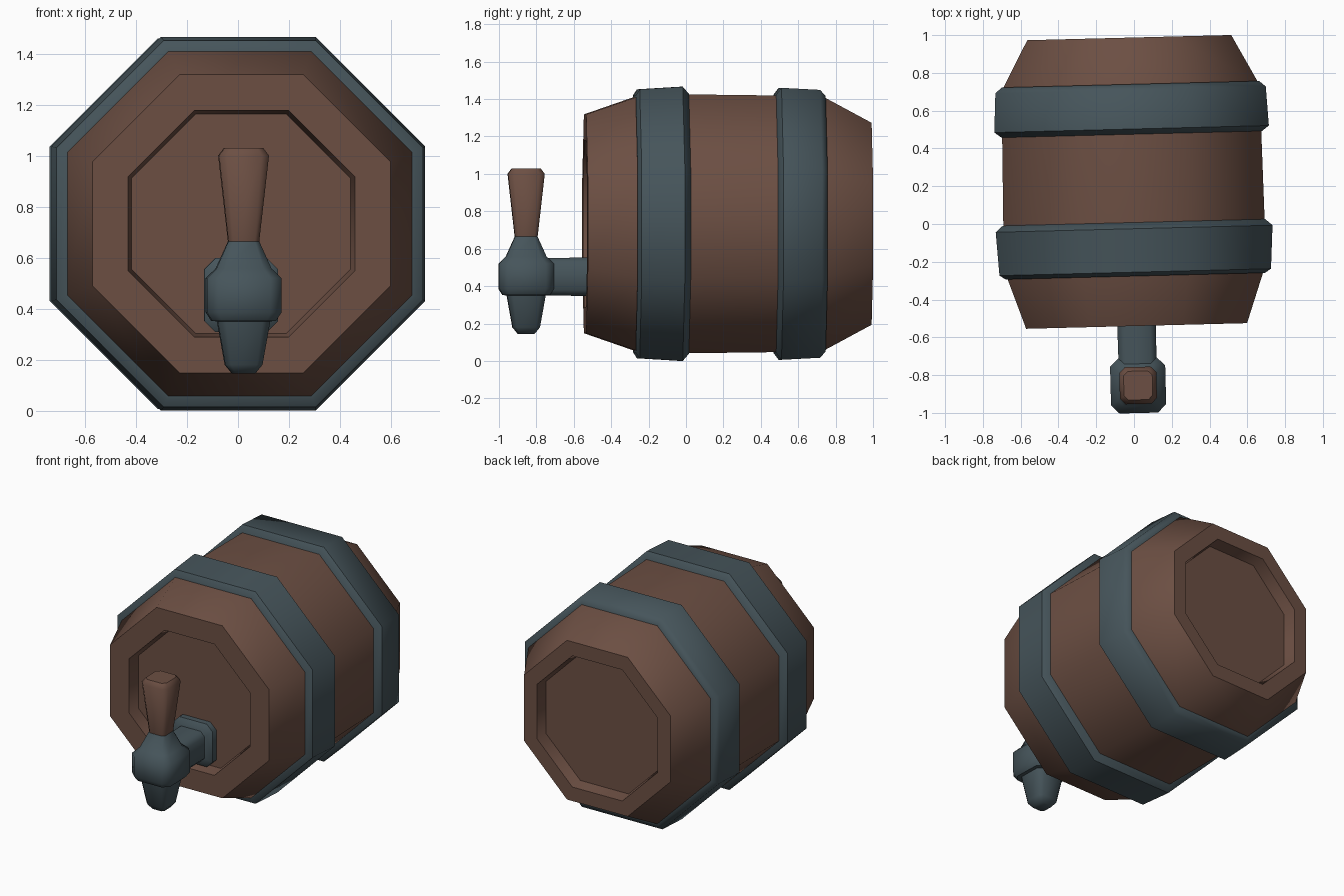
import bpy, bmesh, math
from mathutils import Vector, Matrix

if "Cube" in bpy.data.objects:
    bpy.data.objects.remove(bpy.data.objects["Cube"])

OCT = 1 - math.tan(math.pi / 8)      # corner cut that makes a regular octagon
CZ = 0.733                           # barrel axis height
YAW = Matrix.Rotation(0.0255, 4, 'Z')  # whole keg sits slightly turned


def material(name, rgb):
    m = bpy.data.materials.new(name)
    m.diffuse_color = (*rgb, 1)
    m.use_nodes = True
    m.node_tree.nodes["Principled BSDF"].inputs["Base Color"].default_value = m.diffuse_color
    return m


wood = material("brown wood", (0.150, 0.078, 0.056))
iron = material("dark iron", (0.061, 0.090, 0.104))


def loft(name, sections, centre, axis, mat, cut=OCT, closed=False):
    """Join corner-cut squares (position, half width) along the y or z axis."""
    bm = bmesh.new()
    rings = []
    for p, h in sections:
        k = h * (1 - cut)
        outline = [(h, k), (k, h), (-k, h), (-h, k),
                   (-h, -k), (-k, -h), (k, -h), (h, -k)]
        ring = []
        for a, b in outline:
            local = Vector((a, p, b)) if axis == 'y' else Vector((a, b, p))
            ring.append(bm.verts.new(local + Vector(centre)))
        rings.append(ring)
    pairs = list(zip(rings, rings[1:]))
    if closed:
        pairs.append((rings[-1], rings[0]))
    else:
        bm.faces.new(rings[0])
        bm.faces.new(rings[-1])
    for r, s in pairs:
        for i in range(8):
            j = (i + 1) % 8
            bm.faces.new((r[i], r[j], s[j], s[i]))
    bmesh.ops.recalc_face_normals(bm, faces=bm.faces)
    bm.transform(YAW)
    me = bpy.data.meshes.new(name)
    bm.to_mesh(me)
    bm.free()
    me.materials.append(mat)
    ob = bpy.data.objects.new(name, me)
    bpy.context.collection.objects.link(ob)
    bpy.ops.object.select_all(action='DESELECT')
    ob.select_set(True)
    bpy.context.view_layer.objects.active = ob
    bpy.ops.object.shade_smooth_by_angle(angle=math.radians(46.5))
    return ob


axis_point = (0, 0, CZ)

# Barrel with recessed heads at both ends
loft("barrel", [(-0.46, 0.43), (-0.54, 0.445), (-0.54, 0.585), (-0.265, 0.68),
                (0.0, 0.692), (0.48, 0.686), (0.735, 0.675),
                (0.987, 0.54), (0.987, 0.445), (0.907, 0.43)],
     axis_point, 'y', wood)

# Iron hoops with bevelled edges
loft("front_hoop", [(-0.276, 0.66), (-0.276, 0.687), (-0.255, 0.719),
                    (-0.025, 0.733), (0.008, 0.695), (0.008, 0.67)],
     axis_point, 'y', iron, closed=True)
loft("back_hoop", [(0.475, 0.66), (0.475, 0.69), (0.503, 0.727),
                   (0.71, 0.716), (0.74, 0.682), (0.74, 0.65)],
     axis_point, 'y', iron, closed=True)

# Tap: wall flange, pipe, body with spout and neck, wooden handle
loft("tap_flange", [(-0.455, 0.145), (-0.50, 0.145), (-0.525, 0.115)],
     (0, 0, 0.453), 'y', iron, cut=0.3)
loft("tap_pipe", [(-0.455, 0.103), (-0.80, 0.1)],
     (0, 0, 0.45), 'y', iron, cut=0.3)
loft("tap_body", [(0.145, 0.045), (0.18, 0.073), (0.35, 0.103), (0.352, 0.125),
                  (0.385, 0.146), (0.52, 0.146), (0.557, 0.108), (0.665, 0.06)],
     (0, -0.855, 0), 'z', iron, cut=0.3)
loft("tap_handle", [(0.66, 0.06), (1.0, 0.098), (1.03, 0.076)],
     (0, -0.855, 0), 'z', wood, cut=0.3)
